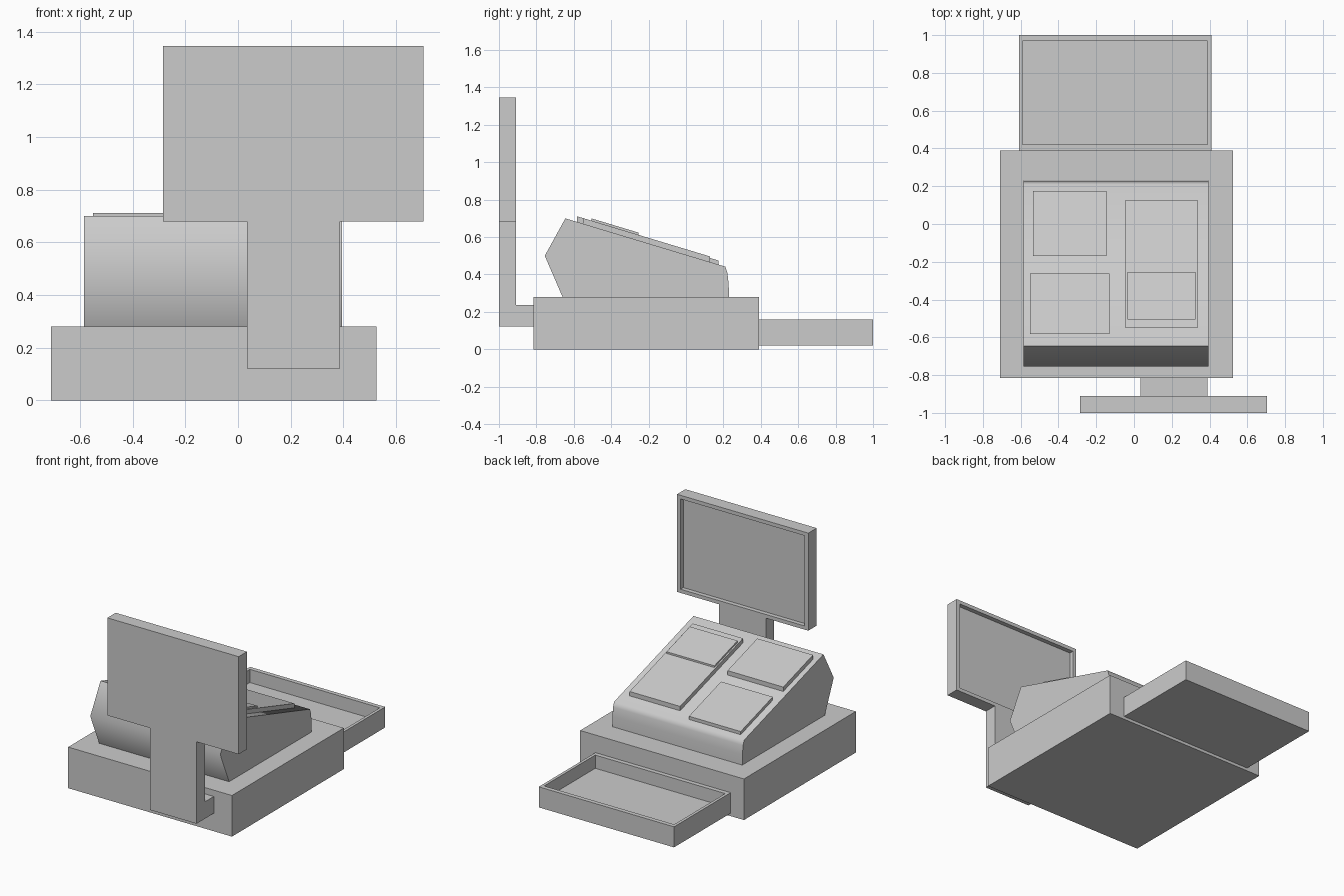
import bpy, bmesh
from mathutils import Vector
from math import radians

if "Cube" in bpy.data.objects:
    bpy.data.objects.remove(bpy.data.objects["Cube"])


def finish(name, bm):
    bmesh.ops.recalc_face_normals(bm, faces=bm.faces)
    me = bpy.data.meshes.new(name)
    bm.to_mesh(me)
    bm.free()
    ob = bpy.data.objects.new(name, me)
    bpy.context.collection.objects.link(ob)
    return ob


def prism(name, profile, x0, x1):
    """Extrude a (y, z) profile from x0 to x1."""
    bm = bmesh.new()
    face = bm.faces.new([bm.verts.new((x0, y, z)) for y, z in profile])
    new = bmesh.ops.extrude_face_region(bm, geom=[face])["geom"]
    verts = [g for g in new if isinstance(g, bmesh.types.BMVert)]
    bmesh.ops.translate(bm, vec=(x1 - x0, 0, 0), verts=verts)
    return finish(name, bm)


def box(name, x, y, z):
    return prism(name, [(y[0], z[0]), (y[1], z[0]), (y[1], z[1]), (y[0], z[1])], *x)


def recessed_box(name, x, y, z, axis, border, depth):
    """Box whose positive `axis` side is sunk inside a rim."""
    lo, hi = Vector((x[0], y[0], z[0])), Vector((x[1], y[1], z[1]))
    bm = bmesh.new()
    bmesh.ops.create_cube(bm, size=1)
    for v in bm.verts:
        v.co = [lo[i] if v.co[i] < 0 else hi[i] for i in range(3)]
    bm.normal_update()
    face = max(bm.faces, key=lambda f: f.normal[axis])
    bmesh.ops.inset_region(bm, faces=[face], thickness=0.01)
    for v in face.verts:
        for i in range(3):
            if i != axis:
                v.co[i] = min(max(v.co[i], lo[i] + border[i]), hi[i] - border[i])
    # the pocket: walls around the sunk face
    sunk = bmesh.ops.extrude_discrete_faces(bm, faces=[face])["faces"][0]
    for v in sunk.verts:
        v.co[axis] -= depth
    return finish(name, bm)


# Base cabinet and open cash drawer
box("base", (-0.71, 0.525), (-0.815, 0.39), (0, 0.28))
recessed_box("cash_drawer", (-0.61, 0.41), (0.39, 1.0), (0.02, 0.16), 2, (0.02, 0.03, 0), 0.09)

# Sloped register body with softly shaded ends
body = prism("register_body",
             [(-0.66, 0.28), (-0.755, 0.5), (-0.645, 0.70), (0.21, 0.442),
              (0.221, 0.41), (0.228, 0.35), (0.23, 0.28)], -0.585, 0.395)
bpy.context.view_layer.objects.active = body
body.select_set(True)
bpy.ops.object.shade_smooth_by_angle(angle=radians(56))


# Key panels lying on the slope
def slope_z(y):
    return 0.70 - 0.302 * (y + 0.645)


def panel(name, x, y, bottom, top):
    a, b = y
    prism(name, [(a, slope_z(a) + bottom), (b, slope_z(b) + bottom),
                 (b, slope_z(b) + top), (a, slope_z(a) + top)], *x)


panel("lower_left_panel", (-0.535, -0.145), (-0.17, 0.175), -0.01, 0.022)
panel("upper_left_panel", (-0.55, -0.13), (-0.582, -0.262), -0.01, 0.03)
panel("right_panel", (-0.045, 0.335), (-0.55, 0.128), -0.01, 0.03)
panel("right_raised_panel", (-0.035, 0.325), (-0.505, -0.255), 0.02, 0.042)

# Display on an L-shaped stand
prism("display_stand", [(-1, 0.122), (-0.815, 0.122), (-0.815, 0.237),
                        (-0.91, 0.237), (-0.91, 0.68), (-1, 0.68)], 0.035, 0.388)
recessed_box("display", (-0.285, 0.705), (-1, -0.91), (0.68, 1.345), 1, (0.027, 0, 0.025), 0.03)
